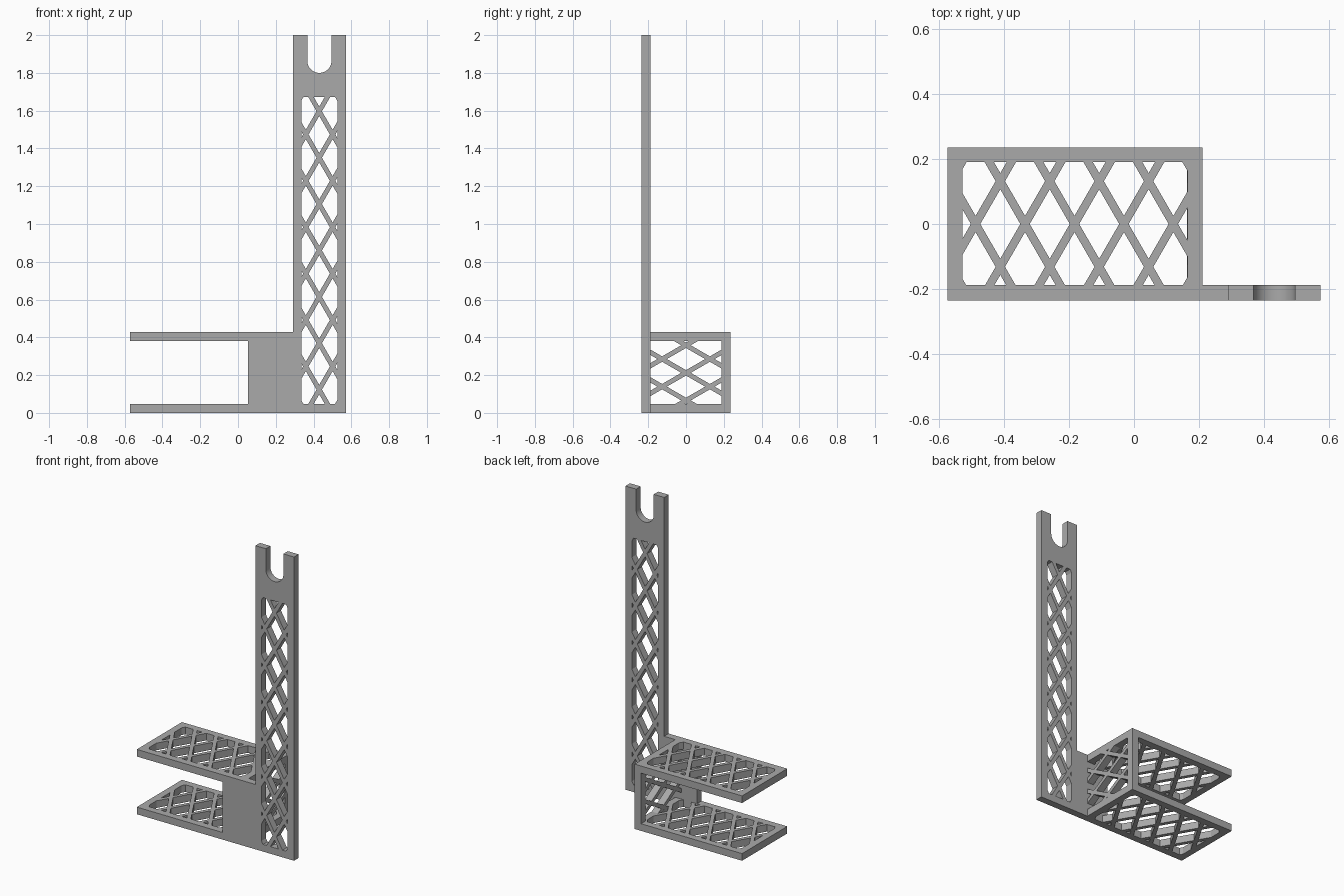
import bpy, bmesh, math
from mathutils import Vector

if "Cube" in bpy.data.objects:
    bpy.data.objects.remove(bpy.data.objects["Cube"])

T = 0.047            # plate thickness
X, Y = 0.573, 0.235  # half extents
H = 0.427            # height of the clamp box
POST_L, POST_C = 0.291, 0.431
BAR = 0.025          # lattice bar width

grey = bpy.data.materials.new("plain grey")
grey.diffuse_color = (0.40, 0.40, 0.40, 1)
grey.use_nodes = True
grey.node_tree.nodes["Principled BSDF"].inputs["Base Color"].default_value = grey.diffuse_color

# Ways to place a flat outline (u, v) with depth d
def flat(z0):
    return lambda u, v, d: (u, v, z0 + d)

def front(u, v, d):
    return (u, -Y + d, v)

def side(x0):
    return lambda u, v, d: (x0 + d, u, v)


def plate(name, outline, place, window=None, lattice=None):
    """Extruded outline; a window is filled with crossing diagonal bars."""
    bm = bmesh.new()
    bm.faces.new([bm.verts.new((u, v, 0)) for u, v in outline])

    def cut(co, no):
        bmesh.ops.bisect_plane(bm, geom=bm.verts[:] + bm.edges[:] + bm.faces[:],
                               dist=1e-6, plane_co=co, plane_no=no)

    if window:
        u0, v0, u1, v1 = window
        for u in (u0, u1):
            cut((u, 0, 0), (1, 0, 0))
        for v in (v0, v1):
            cut((0, v, 0), (0, 1, 0))
        centre, angle, step = lattice
        c = Vector((*centre, 0))
        normals = [Vector((-math.sin(a), math.cos(a), 0)) for a in (angle, -angle)]
        corners = [Vector((u, v, 0)) for u in (u0, u1) for v in (v0, v1)]
        for n in normals:
            offs = [n.dot(p - c) for p in corners]
            for k in range(math.floor(min(offs) / step), math.ceil(max(offs) / step) + 1):
                for e in (-BAR / 2, BAR / 2):
                    cut(c + n * (k * step + e), n)

        # Open the cells between the bars
        def is_hole(f):
            p = f.calc_center_median()
            if not (u0 < p.x < u1 and v0 < p.y < v1):
                return False
            for n in normals:
                q = n.dot(p - c) / step
                if abs(q - round(q)) * step < BAR / 2:
                    return False
            return True

        bmesh.ops.delete(bm, geom=[f for f in bm.faces if is_hole(f)], context='FACES')

    res = bmesh.ops.extrude_face_region(bm, geom=bm.faces[:])
    for v in res["geom"]:
        if isinstance(v, bmesh.types.BMVert):
            v.co.z = T
    for v in bm.verts:
        v.co = place(*v.co)
    bmesh.ops.recalc_face_normals(bm, faces=bm.faces[:])
    me = bpy.data.meshes.new(name)
    bm.to_mesh(me)
    bm.free()
    me.materials.append(grey)
    ob = bpy.data.objects.new(name, me)
    bpy.context.collection.objects.link(ob)
    return ob


def rect(u0, v0, u1, v1):
    return [(u0, v0), (u1, v0), (u1, v1), (u0, v1)]


# Upper and lower shelves, behind the front plate
BOX_R = 0.21
for name, z0 in (("lower_shelf", 0), ("upper_shelf", H - T)):
    plate(name, rect(-X, -Y + T, BOX_R, Y), flat(z0),
          window=(-0.528, -Y + T, BOX_R - T + 0.002, 0.19),
          lattice=((-0.183, 0), math.radians(60), 0.152 * math.sin(math.radians(60))))

# Side wall joining the shelves
plate("side_wall", rect(-Y + T, T, Y, H - T), side(BOX_R - T),
      window=(-Y + T, T, 0.188, H - T),
      lattice=((0, 0.212), math.radians(30), 0.146 * math.cos(math.radians(30))))

# Solid front web with two thin arms along the shelf edges
plate("front_web", [(-X, 0), (POST_L, 0), (POST_L, H), (-X, H), (-X, H - T),
                    (0.052, H - T), (0.052, T), (-X, T)], front)

# Tall lattice post
HEAD = 1.72
plate("post", rect(POST_L, 0, X, HEAD), front,
      window=(POST_C - 0.096, T, POST_C + 0.095, 1.672),
      lattice=((0.43, 0.86), math.radians(60), 0.1228))

# Forked head with a round-bottomed slot
R = 0.064
arc = [(POST_C + R * math.cos(a), 1.8 + R - R * math.sin(a))
       for a in (math.pi * i / 24 for i in range(25))]
head = plate("fork_head", [(POST_L, HEAD), (X, HEAD), (X, 2), (POST_C + R, 2)] + arc +
             [(POST_C - R, 2), (POST_L, 2)], front)
bpy.context.view_layer.objects.active = head
head.select_set(True)
bpy.ops.object.shade_smooth_by_angle(angle=math.radians(30))
